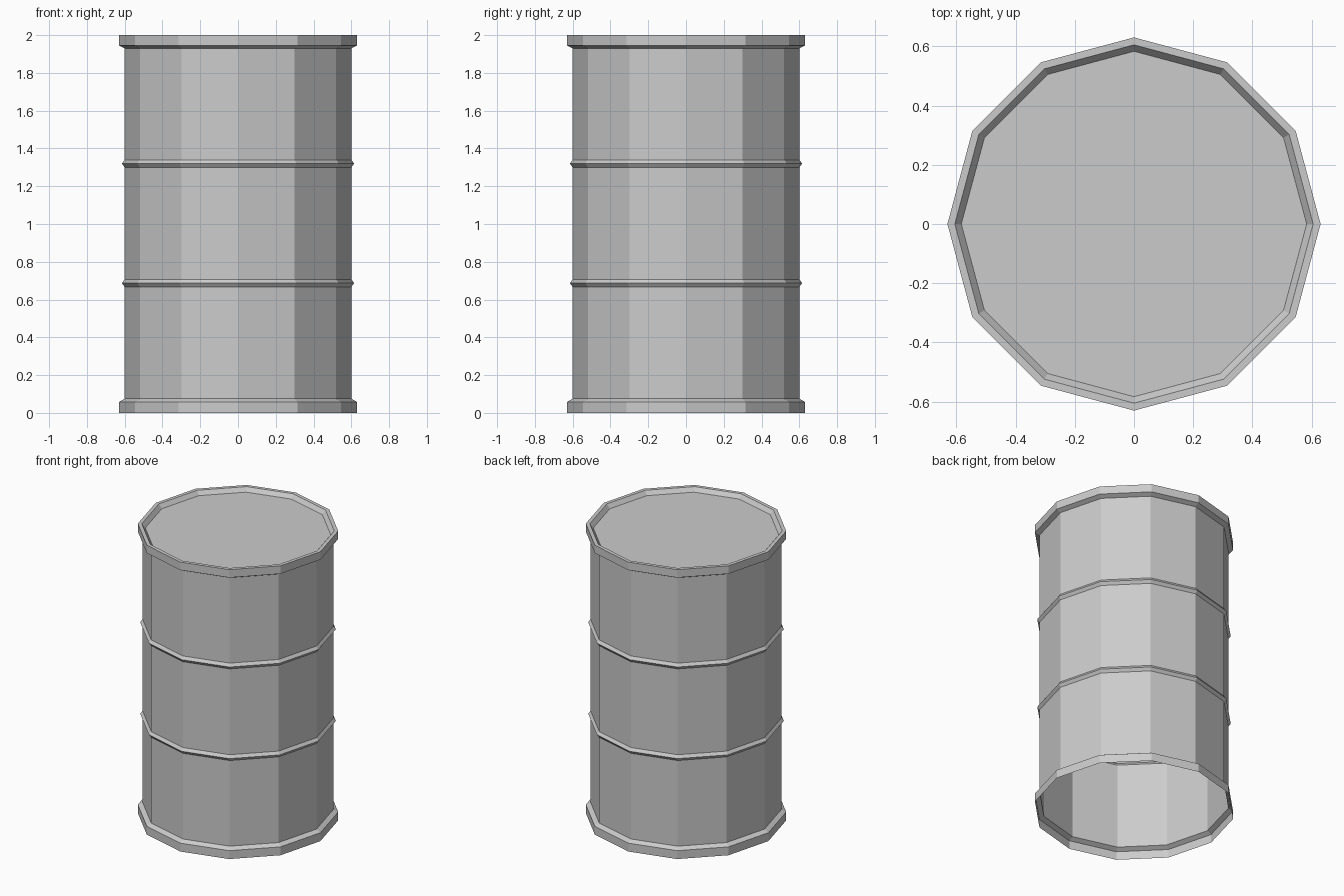
import bpy, bmesh
from math import cos, sin, pi

if "Cube" in bpy.data.objects:
    bpy.data.objects.remove(bpy.data.objects["Cube"])

SIDES = 12


def lathe(name, profile, cap_last=True):
    """Revolve (radius, height) points into a faceted shell, open at the start."""
    bm = bmesh.new()
    rings = []
    for r, z in profile:
        rings.append([bm.verts.new((r * cos(2 * pi * i / SIDES),
                                    r * sin(2 * pi * i / SIDES), z))
                      for i in range(SIDES)])
    for a, b in zip(rings, rings[1:]):
        for i in range(SIDES):
            j = (i + 1) % SIDES
            bm.faces.new((a[i], a[j], b[j], b[i]))
    if cap_last:
        bm.faces.new(rings[-1])
    mesh = bpy.data.meshes.new(name)
    bm.to_mesh(mesh)
    bm.free()
    obj = bpy.data.objects.new(name, mesh)
    bpy.context.collection.objects.link(obj)
    return obj


def rib(z):
    """Profile points of a raised hoop pressed into the wall."""
    return [(0.60, z - 0.02), (0.615, z), (0.60, z + 0.02)]


# Barrel shell: open flared foot, two ribs, top rim and recessed lid
profile = [(0.63, 0.0), (0.63, 0.058), (0.60, 0.075)]
profile += rib(0.687) + rib(1.32)
profile += [(0.60, 1.93), (0.63, 1.945), (0.63, 2.0),
            (0.605, 2.0), (0.583, 1.972)]
lathe("barrel", profile)
